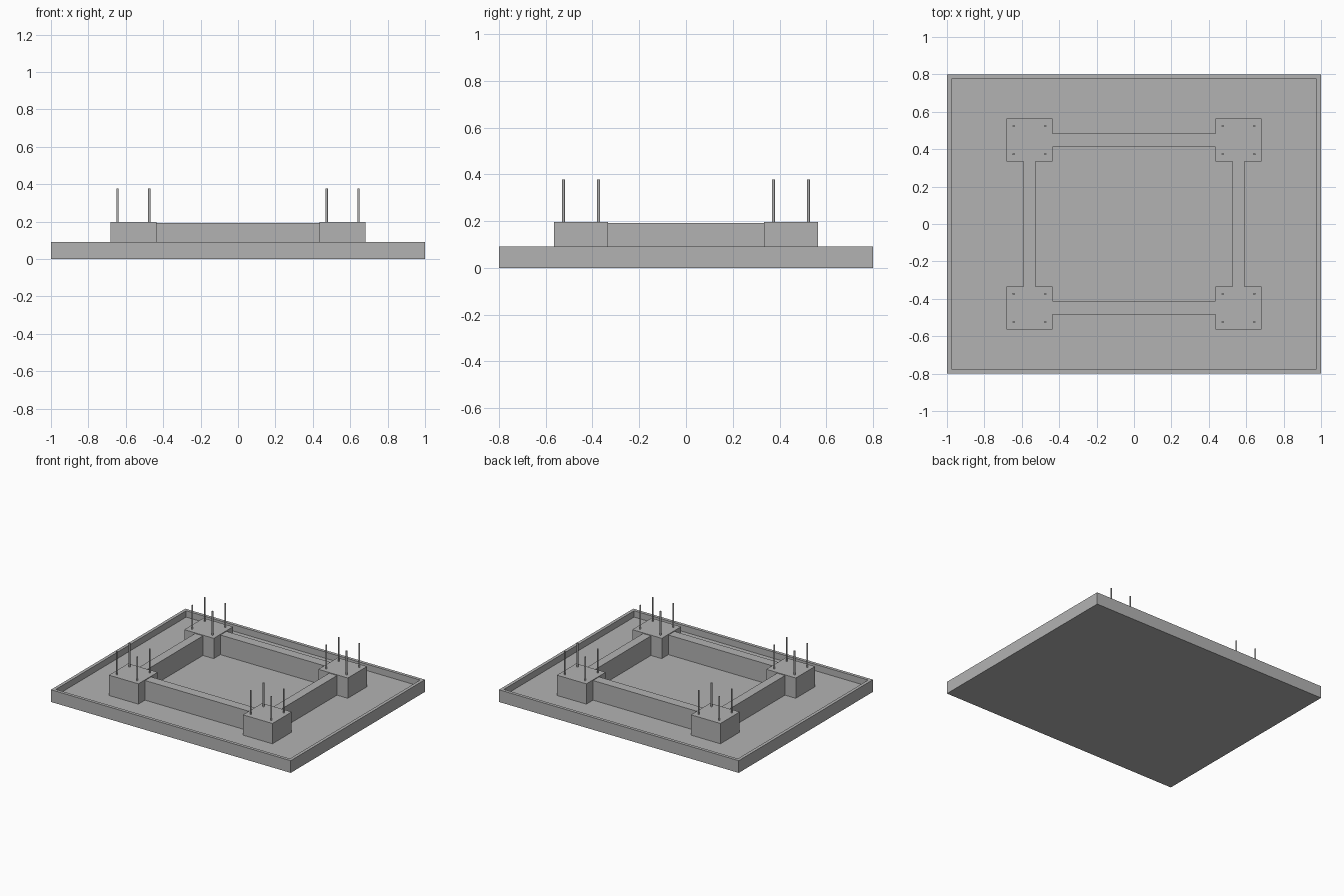
import bpy
import bmesh
from mathutils import Matrix, Vector

cube = bpy.data.objects.get("Cube")
if cube:
    bpy.data.objects.remove(cube, do_unlink=True)

FLOOR, RIM = 0.044, 0.092
BLOCK_TOP, BEAM_TOP, PIN_TOP = 0.197, 0.192, 0.377
CX, CY = 0.559, 0.449          # corner block centres
BX, BY = 0.123, 0.115          # corner block half sizes

grey = bpy.data.materials.new("concrete_grey")
grey.use_nodes = True
colour = (0.45, 0.45, 0.45, 1)
grey.diffuse_color = colour
grey.node_tree.nodes["Principled BSDF"].inputs["Base Color"].default_value = colour


def finish(name, bm):
    mesh = bpy.data.meshes.new(name)
    bm.to_mesh(mesh)
    bm.free()
    mesh.materials.append(grey)
    obj = bpy.data.objects.new(name, mesh)
    bpy.context.collection.objects.link(obj)
    return obj


def box_mesh(x0, x1, y0, y1, z0, z1):
    bm = bmesh.new()
    centre = Vector((x0 + x1, y0 + y1, z0 + z1)) / 2
    size = Matrix.Diagonal((x1 - x0, y1 - y0, z1 - z0, 1))
    bmesh.ops.create_cube(bm, size=1, matrix=Matrix.Translation(centre) @ size)
    return bm


# Slab with a raised rim: inset the top face and sink it
bm = box_mesh(-1, 1, -0.8, 0.8, 0, RIM)
top = max(bm.faces, key=lambda f: f.calc_center_median().z)
bmesh.ops.inset_region(bm, faces=[top], thickness=0.034)
inner = bmesh.ops.extrude_discrete_faces(bm, faces=[top])["faces"][0]
for v in inner.verts:
    v.co.z = FLOOR
finish("base_tray", bm)

# Corner blocks, each with four upright pins
for sx, side in ((-1, "right"), (1, "left")):
    for sy, end in ((-1, "front"), (1, "back")):
        x, y = sx * CX, sy * CY
        finish(f"{end}_{side}_block",
               box_mesh(x - BX, x + BX, y - BY, y + BY, FLOOR, BLOCK_TOP))
        pins = bmesh.new()
        for dx in (-0.085, 0.085):
            for dy in (-0.075, 0.075):
                centre = Vector((x + dx, y + dy, (BLOCK_TOP + PIN_TOP) / 2))
                bmesh.ops.create_cone(pins, cap_ends=True, segments=12,
                                      radius1=0.006, radius2=0.006,
                                      depth=PIN_TOP - BLOCK_TOP,
                                      matrix=Matrix.Translation(centre))
        finish(f"{end}_{side}_pins", pins)

# Beams joining the blocks
for s, end, side in ((-1, "front", "right"), (1, "back", "left")):
    y, x = s * CY, s * CX
    finish(f"{end}_beam", box_mesh(BX - CX, CX - BX, y - 0.036, y + 0.036, FLOOR, BEAM_TOP))
    finish(f"{side}_beam", box_mesh(x - 0.033, x + 0.033, BY - CY, CY - BY, FLOOR, BEAM_TOP))
